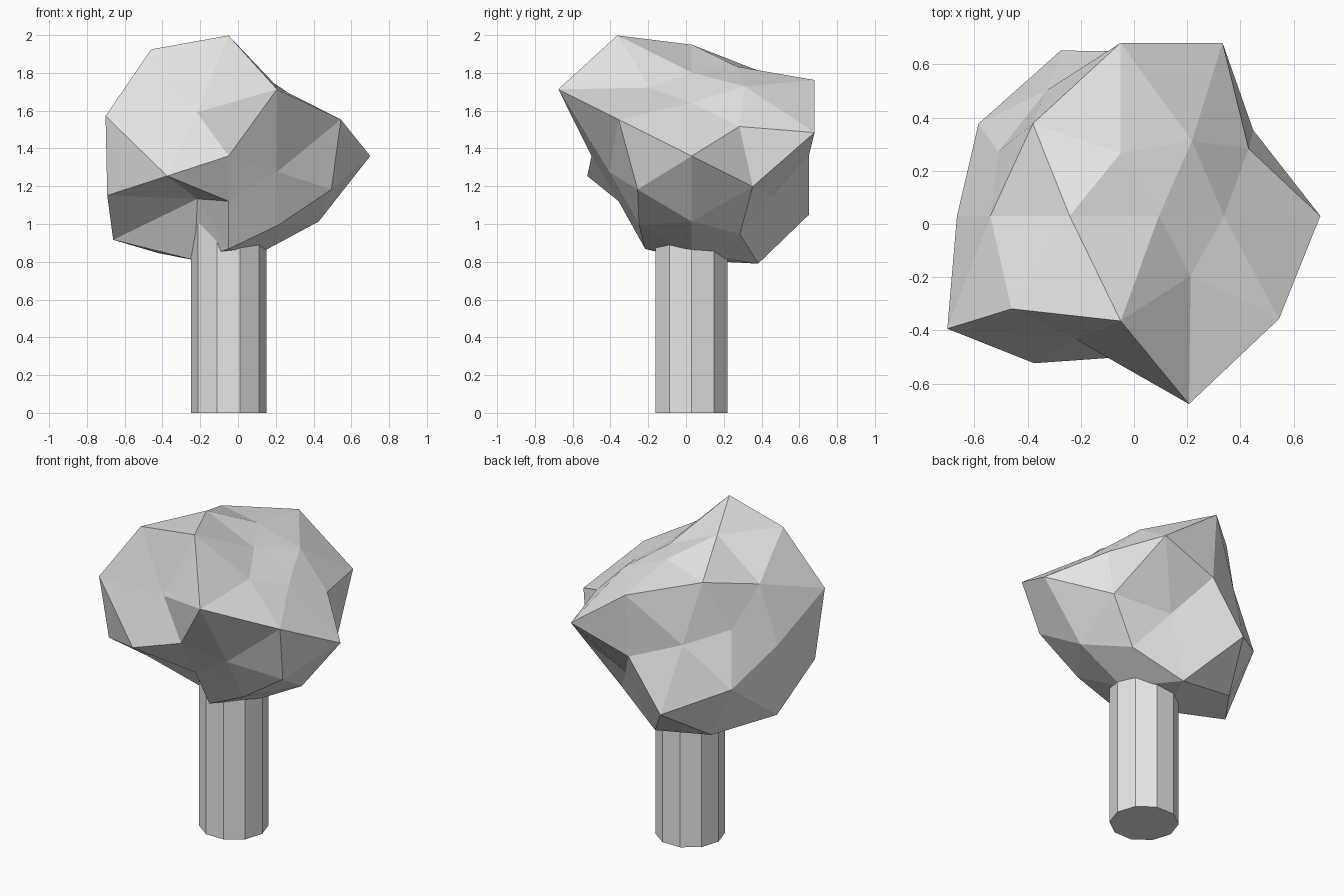
import bpy
import bmesh
from mathutils import Vector

cube = bpy.data.objects.get("Cube")
if cube:
    bpy.data.objects.remove(cube, do_unlink=True)

AXIS_X, AXIS_Y = -0.05, 0.03
CROWN_HEIGHT = 1.36


def make_material(name, colour):
    material = bpy.data.materials.new(name)
    material.use_nodes = True
    material.diffuse_color = colour
    material.node_tree.nodes["Principled BSDF"].inputs["Base Color"].default_value = colour
    return material


def add_object(name, bm, location, material):
    mesh = bpy.data.meshes.new(name)
    bm.to_mesh(mesh)
    bm.free()
    mesh.materials.append(material)
    obj = bpy.data.objects.new(name, mesh)
    obj.location = location
    bpy.context.collection.objects.link(obj)
    return obj


grey = make_material("plain grey", (0.8, 0.8, 0.8, 1.0))

# Trunk: a straight ten-sided tube, open at the bottom
bm = bmesh.new()
trunk_top = 1.2
bmesh.ops.create_cone(bm, cap_ends=True, segments=10, radius1=0.2, radius2=0.2, depth=trunk_top)
for vert in bm.verts:
    vert.co = Vector((vert.co.y, vert.co.x, vert.co.z + trunk_top / 2))
bmesh.ops.recalc_face_normals(bm, faces=bm.faces)
bottom = [f for f in bm.faces if f.normal.z < -0.9]
bmesh.ops.delete(bm, geom=bottom, context="FACES_ONLY")
add_object("trunk", bm, (AXIS_X, AXIS_Y, 0), grey)

# Crown: a faceted ball lying on its side, each corner pulled in or out.
# One row per ring from front to back; each ring runs top to bottom, right then left.
CROWN_RADII = [
    0.53,
    0.545, 0.83, 0.65, 0.515, 0.455,
    0.75, 0.805, 0.735, 0.33, 0.53,
    0.78, 0.5, 0.755, 0.64, 0.55,
    0.62, 0.465, 0.605, 0.48, 0.615, 0.75, 0.755, 0.59, 0.58, 0.54,
    0.53, 0.54, 0.565, 0.71, 0.57,
    0.66, 0.535, 0.66, 0.615, 0.67,
    0.765, 0.555, 0.765, 0.73, 0.5,
    0.62,
]
bm = bmesh.new()
bmesh.ops.create_icosphere(bm, subdivisions=2, radius=1.0)
for vert in bm.verts:
    vert.co = Vector((vert.co.y, vert.co.z, vert.co.x)).normalized()


def ring_order(vert):
    return round(vert.co.y, 2), -round(vert.co.z, 2), vert.co.x


for vert, radius in zip(sorted(bm.verts, key=ring_order), CROWN_RADII):
    vert.co *= radius
bmesh.ops.recalc_face_normals(bm, faces=bm.faces)
add_object("crown", bm, (AXIS_X, AXIS_Y, CROWN_HEIGHT), grey)
